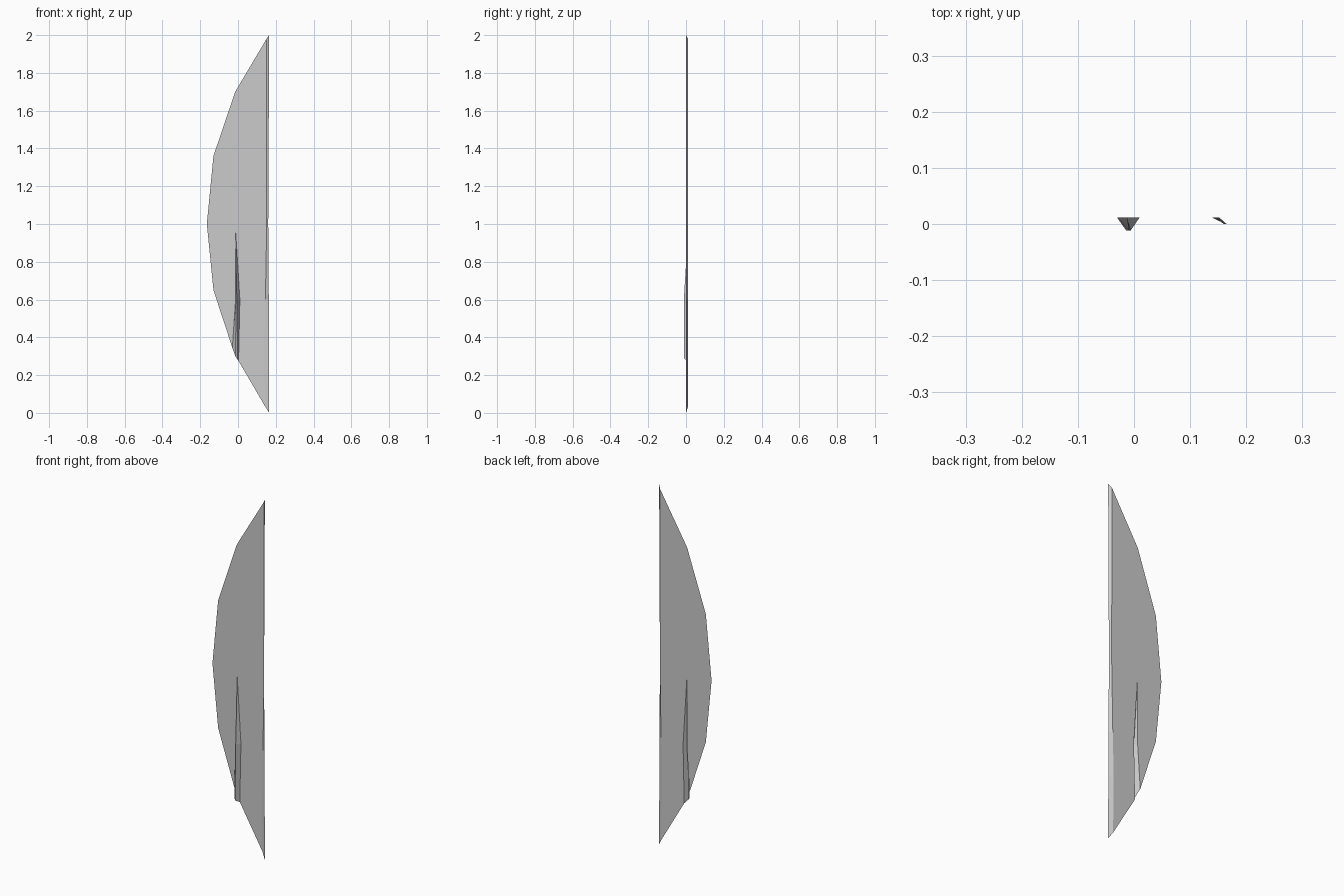
import bpy

if "Cube" in bpy.data.objects:
    bpy.data.objects.remove(bpy.data.objects["Cube"])

BACK, FRONT = 0.0115, -0.0115


def add_mesh(name, verts, faces):
    mesh = bpy.data.meshes.new(name)
    mesh.from_pydata(verts, [], faces)
    mesh.update()
    ob = bpy.data.objects.new(name, mesh)
    bpy.context.collection.objects.link(ob)
    return ob


def strip(name, a, b):
    # flat-faced band between two edges with equal point counts
    n = len(a)
    faces = [(i, i + 1, n + i + 1, n + i) for i in range(n - 1)]
    return add_mesh(name, a + b, faces)


def at_depth(points, y):
    return [(x, y, z) for x, z in points]


# shared edges: bowed outline, straight-side fold, crease sides
bow = [(-0.015, 1.70), (-0.13, 1.36), (-0.165, 1.0), (-0.13, 0.65)]
fold = [(0.143, 0.035), (0.139, 0.35), (0.145, 0.6), (0.152, 1.0), (0.151, 1.98)]
crease_left = [(-0.03, 0.345), (-0.013, 0.6), (-0.013, 0.97)]
crease_right = [(0.003, 0.275), (0.01, 0.6), (-0.013, 0.97)]

# main sheet, notched where the crease runs
outline = bow + crease_left + crease_right[-2::-1] + fold
add_mesh("main_sheet", at_depth(outline, BACK), [tuple(range(len(outline)))])

# crease pushed out toward the front
ridge_left = [(-0.014, FRONT, 0.30), (-0.009, FRONT, 0.6), (-0.013, BACK, 0.97)]
ridge_right = [(-0.006, FRONT, 0.288), (-0.006, FRONT, 0.6), (-0.013, BACK, 0.97)]
strip("crease_left_side", at_depth(crease_left, BACK), ridge_left)
strip("crease_ridge", ridge_left, ridge_right)
strip("crease_right_side", ridge_right, at_depth(crease_right, BACK))

# bent lip along the straight side
lip = [(0.165, 0.0), (0.164, 0.35), (0.163, 0.6), (0.160, 1.0), (0.165, 2.0)]
strip("bent_lip", at_depth(fold, BACK), at_depth(lip, 0.0))
